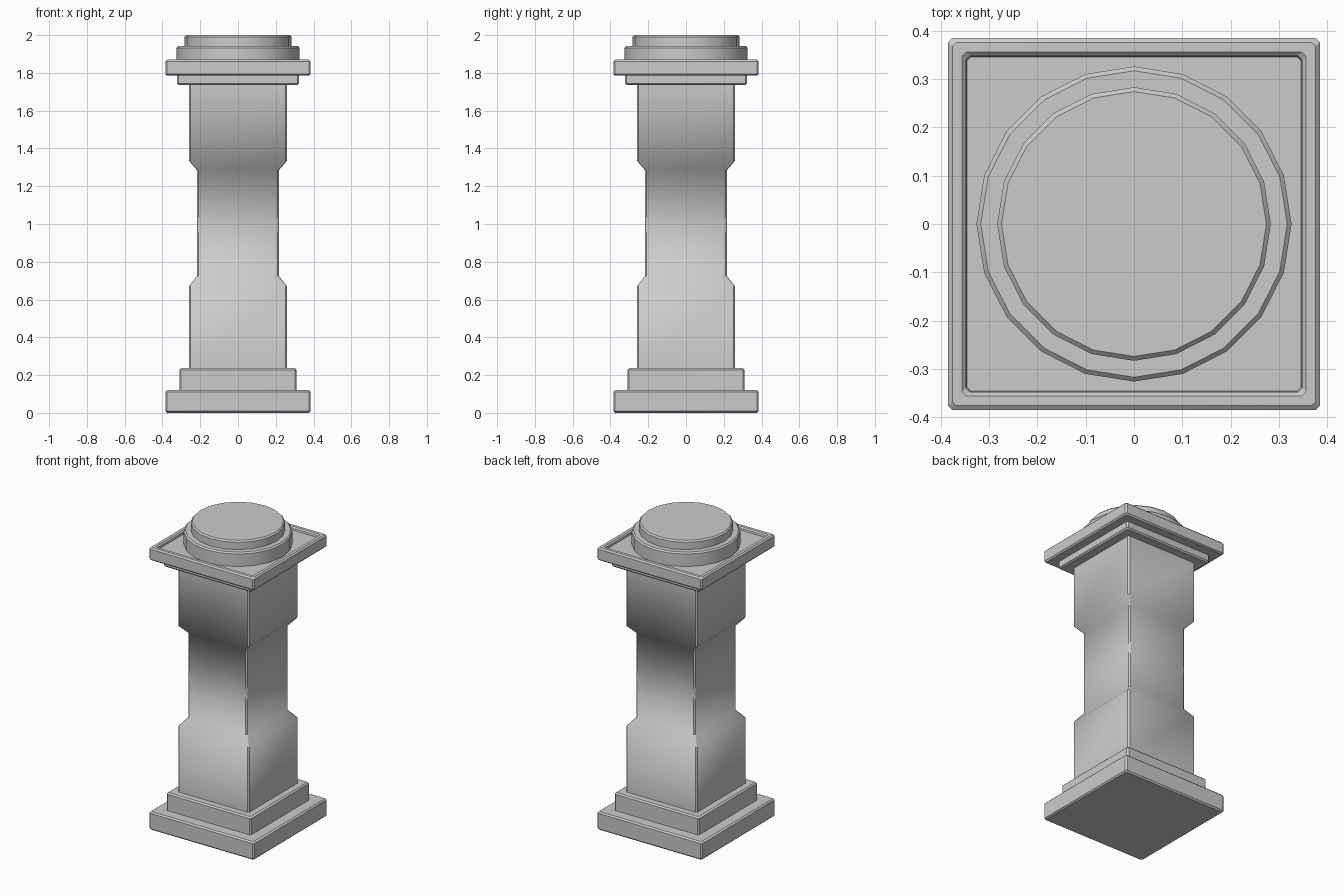
import bpy, bmesh, math

cube = bpy.data.objects.get("Cube")
if cube:
    bpy.data.objects.remove(cube, do_unlink=True)

stone = bpy.data.materials.new("grey stone")
stone.use_nodes = True
GREY = (0.6, 0.6, 0.6, 1)
stone.diffuse_color = GREY
stone.node_tree.nodes["Principled BSDF"].inputs["Base Color"].default_value = GREY

C = 0.009  # chamfer width


def square(r):
    """Square outline with chamfered corners."""
    a = r - C
    return [(r, -a), (r, a), (a, r), (-a, r), (-r, a), (-r, -a), (-a, -r), (a, -r)]


def circle(r, sides=20):
    return [(r * math.cos(i * math.tau / sides), r * math.sin(i * math.tau / sides))
            for i in range(sides)]


def loft(name, outline, profile, angle=30):
    """Stack outlines along a (half width, height) profile and cap both ends."""
    bm = bmesh.new()
    rings = [[bm.verts.new((x, y, z)) for x, y in outline(r)] for r, z in profile]
    for low, high in zip(rings, rings[1:]):
        n = len(low)
        for i in range(n):
            j = (i + 1) % n
            bm.faces.new((low[i], low[j], high[j], high[i]))
    bm.faces.new(rings[0][::-1])
    bm.faces.new(rings[-1])
    mesh = bpy.data.meshes.new(name)
    bm.to_mesh(mesh)
    bm.free()
    mesh.materials.append(stone)
    obj = bpy.data.objects.new(name, mesh)
    bpy.context.collection.objects.link(obj)
    bpy.ops.object.select_all(action="DESELECT")
    obj.select_set(True)
    bpy.context.view_layer.objects.active = obj
    bpy.ops.object.shade_smooth_by_angle(angle=math.radians(angle))
    return obj


def slab(r, bottom, top):
    """Profile of a block with chamfered top and bottom edges."""
    return [(r - C, bottom), (r, bottom + C), (r, top - C), (r - C, top)]


# Stepped base
loft("base_plinth", square, slab(0.385, 0, 0.12))
loft("base_step", square, slab(0.31, 0.11, 0.237))

# Shaft with a narrowed waist
loft("shaft", square, [(0.26, 0.23), (0.26, 0.67), (0.217, 0.725),
                       (0.217, 1.285), (0.26, 1.335), (0.26, 1.74)], angle=42)

# Capital: collar and a plate with a sunken top
loft("collar", square, slab(0.323, 1.735, 1.795))
loft("cap_plate", square, slab(0.385, 1.785, 1.87)
     + [(0.356, 1.87), (0.348, 1.862), (0.346, 1.85)])

# Round top
loft("lower_drum", circle, slab(0.326, 1.84, 1.942))
loft("upper_drum", circle, slab(0.283, 1.93, 2.0))
